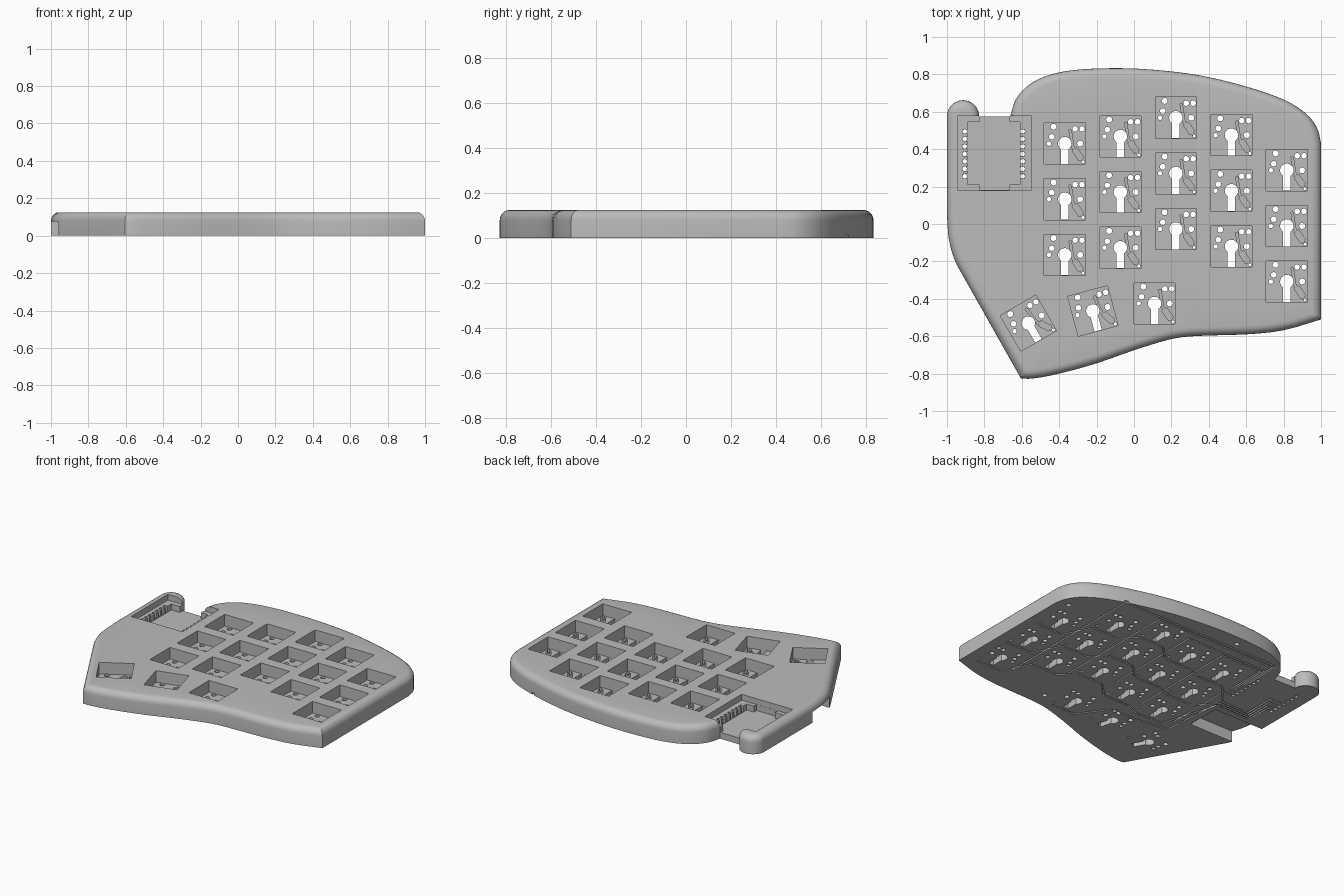
import bpy, bmesh, math
from mathutils import Vector, Matrix

old = bpy.data.objects.get("Cube")
if old:
    bpy.data.objects.remove(old, do_unlink=True)

grey = bpy.data.materials.new("matte grey")
grey.use_nodes = True
colour = (0.5, 0.5, 0.5, 1)
grey.diffuse_color = colour
grey.node_tree.nodes["Principled BSDF"].inputs["Base Color"].default_value = colour


# ---------- helpers ----------
def smooth(points, steps=4):
    """Smooth curve through the points."""
    p = [Vector(q) for q in points]
    p = [2 * p[0] - p[1]] + p + [2 * p[-1] - p[-2]]
    out = []
    for a, b, c, d in zip(p, p[1:], p[2:], p[3:]):
        for i in range(steps):
            t = i / steps
            out.append(0.5 * (2 * b + (c - a) * t + (2 * a - 5 * b + 4 * c - d) * t * t
                              + (3 * b - a - 3 * c + d) * t ** 3))
    return out + [p[-2]]


def arc(x, y, r, start, end, n):
    return [(x + r * math.cos(math.radians(start + (end - start) * i / n)),
             y + r * math.sin(math.radians(start + (end - start) * i / n))) for i in range(n + 1)]


def circle(x, y, r, n=18):
    return arc(x, y, r, 0, 360, n)[:-1]


def rect(x0, x1, y0, y1):
    return [(x0, y0), (x1, y0), (x1, y1), (x0, y1)]


def ribbon(path, width):
    """Mitred strip along a path."""
    p = [Vector(q) for q in path]
    left, right = [], []
    for i, q in enumerate(p):
        d0 = (q - p[i - 1]).normalized() if i else (p[1] - q).normalized()
        d1 = (p[i + 1] - q).normalized() if i < len(p) - 1 else d0
        n0, n1 = Vector((-d0.y, d0.x)), Vector((-d1.y, d1.x))
        m = (n0 + n1).normalized()
        m *= width / 2 / max(m.dot(n0), 0.4)
        left.append(q + m)
        right.append(q - m)
    return left + right[::-1]


def prisms(name, outlines, z0, z1):
    """One object made of upright prisms."""
    bm = bmesh.new()
    for outline in outlines:
        face = bm.faces.new([bm.verts.new((q[0], q[1], z0)) for q in outline])
        ext = bmesh.ops.extrude_face_region(bm, geom=[face])["geom"]
        bmesh.ops.translate(bm, vec=(0, 0, z1 - z0),
                            verts=[v for v in ext if isinstance(v, bmesh.types.BMVert)])
    bmesh.ops.recalc_face_normals(bm, faces=bm.faces)
    mesh = bpy.data.meshes.new(name)
    bm.to_mesh(mesh)
    bm.free()
    obj = bpy.data.objects.new(name, mesh)
    bpy.context.collection.objects.link(obj)
    return obj


def carve(name, outlines, z0, z1):
    """Cut prisms out of the case."""
    cutter = prisms(name, outlines, z0, z1)
    cutter.hide_render = True
    mod = case.modifiers.new(name, "BOOLEAN")
    mod.operation, mod.solver, mod.object = "DIFFERENCE", "EXACT", cutter
    bpy.context.view_layer.objects.active = case
    bpy.ops.object.modifier_apply(modifier=name)
    bpy.data.objects.remove(cutter, do_unlink=True)


# ---------- case slab with rounded top rim ----------
front = smooth([(-0.605, -0.825), (-0.54, -0.826), (-0.4, -0.8), (-0.2, -0.745), (0, -0.675),
                (0.2, -0.615), (0.35, -0.598), (0.6, -0.59), (0.8, -0.568), (1, -0.51)], 3)
back = smooth([(1, 0.43), (0.98, 0.51), (0.92, 0.59), (0.8, 0.665), (0.6, 0.735), (0.35, 0.795),
               (0.1, 0.825), (-0.1, 0.833), (-0.3, 0.825), (-0.45, 0.798), (-0.56, 0.745),
               (-0.63, 0.67), (-0.662, 0.575)])
post = arc(-0.914, 0.576, 0.086, 0, 180, 18)
left = smooth([(-1, 0.05), (-0.99, -0.08), (-0.96, -0.19), (-0.91, -0.285)])
HEIGHT = 0.125
case = prisms("keyboard_case", [front + back + post + left], 0, HEIGHT)
case.data.materials.append(grey)
bm = bmesh.new()
bm.from_mesh(case.data)
rim = [e for e in bm.edges if all(v.co.z > HEIGHT - 0.001 for v in e.verts)]
bmesh.ops.bevel(bm, geom=rim, offset=0.045, segments=5, profile=0.5,
                affect="EDGES", clamp_overlap=False)
bm.to_mesh(case.data)
bm.free()

# ---------- key positions: x, y, turn ----------
columns = [(-0.37, 0.43), (-0.073, 0.468), (0.224, 0.568), (0.521, 0.475), (0.817, 0.287)]
PITCH = 0.2975
keys = [(x, y - PITCH * r, 0) for x, y in columns for r in range(3)]
keys += [(0.11, -0.425, 0), (-0.22, -0.465, 15), (-0.565, -0.53, 30)]


def per_key(outline):
    """Repeat an outline at every key."""
    out = []
    for x, y, turn in keys:
        rot = Matrix.Rotation(math.radians(turn), 2)
        out.append([rot @ Vector(q) + Vector((x, y)) for q in outline])
    return out


# ---------- key sockets ----------
FLOOR = 0.045
carve("sockets", per_key(rect(-0.11, 0.11, -0.11, 0.11)), FLOOR, 0.3)
keyhole = arc(0, 0, 0.036, -56, 236, 20) + [(-0.02, -0.109), (0.02, -0.109)]
carve("keyholes", per_key(keyhole), -0.1, 0.1)
pins = []
for x, y, r in [(-0.06, 0.09, 0.016), (-0.07, 0.036, 0.015), (-0.085, 0, 0.012),
                (0.055, 0.078, 0.015), (0.092, 0.078, 0.015), (0.082, 0, 0.016),
                (0.098, -0.098, 0.008)]:
    pins += per_key(circle(x, y, r, 14))
carve("pin_holes", pins, -0.1, 0.1)
carve("diode_wires", per_key(ribbon([(0.028, 0.075), (0.043, -0.02), (0.098, -0.098)], 0.012)),
      0.028, 0.1)
carve("diode_bodies", per_key(ribbon([(0.052, -0.03), (0.088, -0.083)], 0.032)), 0.022, 0.1)

# ---------- controller bay ----------
carve("bay_ledge", [rect(-0.94, -0.55, 0.18, 0.58)], 0.085, 0.3)
bay = [(-0.825, 0.181), (-0.665, 0.181), (-0.665, 0.21), (-0.61, 0.21), (-0.61, 0.545),
       (-0.665, 0.545), (-0.665, 0.6), (-0.825, 0.6), (-0.825, 0.545), (-0.89, 0.545),
       (-0.89, 0.21), (-0.825, 0.21)]
carve("bay_floor", [bay], 0.044, 0.3)
pin_y = [0.255 + 0.04 * i for i in range(7)]
carve("bay_slots", [rect(x - 0.017, x + 0.017, y - 0.011, y + 0.011)
                    for y in pin_y for x in (-0.897, -0.603)], 0.046, 0.3)
carve("bay_pins", [circle(x, y, 0.012, 12) for y in pin_y for x in (-0.905, -0.595)], -0.1, 0.2)

# ---------- jack pocket, open at the left edge and underneath ----------
carve("jack_pocket", [rect(-1.1, -0.62, -0.19, 0.05)], -0.1, 0.075)

# ---------- wire channels underneath ----------
trunk_top = [0, 0.6, 0.625, 0.69, 0.715]
runs = []
for i, (x, y) in enumerate(columns):
    x -= 0.148
    path = [(x, y - 2 * PITCH - 0.08)]
    if i:
        tx = -0.515 - 0.014 * i
        path += [(x, trunk_top[i]), (tx, trunk_top[i] - 0.01), (tx, pin_y[i]), (-0.595, pin_y[i])]
    else:
        path += [(x, pin_y[0]), (-0.595, pin_y[0])]
    runs.append(ribbon(path, 0.01))
runs.append(ribbon([(0.2, -0.56), (0.02, -0.56), (-0.12, -0.37), (-0.36, -0.36), (-0.55, -0.33),
                    (-0.58, 0.09), (-0.86, 0.09), (-0.86, pin_y[0]), (-0.905, pin_y[0])], 0.01))
carve("column_channels", runs, -0.1, 0.014)

rows = []
for r in range(3):
    path = [(-0.905, pin_y[3 - r]), (-0.8 - 0.02 * r, pin_y[3 - r]),
            (-0.8 - 0.02 * r, 0.15 - 0.02 * r), (-0.6, 0.15 - 0.02 * r)]
    for x, y in columns:
        path += [(x - 0.1, y - PITCH * r - 0.135), (x + 0.1, y - PITCH * r - 0.135)]
    rows.append(ribbon(path, 0.01))
carve("row_channels", rows, -0.1, 0.012)
carve("screw_holes", [circle(x, y, 0.016) for x, y in
                      [(0.92, 0.46), (0.31, -0.5), (-0.2, 0.76)]], -0.1, 0.03)

# ---------- shading ----------
for face in case.data.polygons:
    face.material_index = 0
bpy.ops.object.select_all(action="DESELECT")
case.select_set(True)
bpy.context.view_layer.objects.active = case
bpy.ops.object.shade_smooth_by_angle(angle=math.radians(30))
